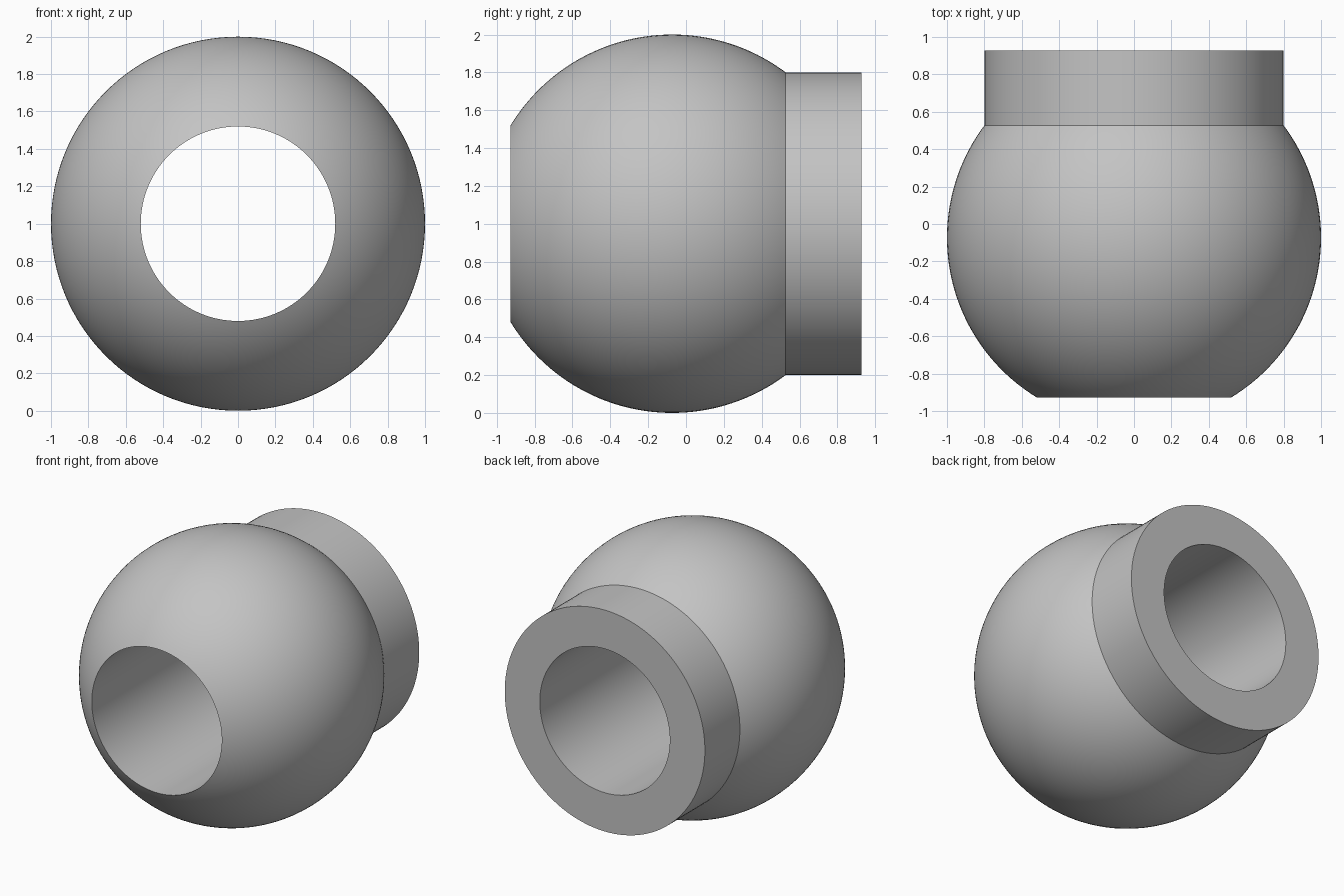
import bpy, bmesh, math

if "Cube" in bpy.data.objects:
    bpy.data.objects.remove(bpy.data.objects["Cube"])

SEGMENTS, ARC_STEPS = 128, 56
BALL_R, BORE_R, COLLAR_R = 1.0, 0.52, 0.80
BALL_Y, BACK_Y, BALL_Z = -0.073, 0.927, 1.0

# Profile as (radius, y): ball arc from the front bore rim to the collar
start = math.asin(BORE_R / BALL_R)
end = math.pi - math.asin(COLLAR_R / BALL_R)
profile = []
for i in range(ARC_STEPS + 1):
    a = start + (end - start) * i / ARC_STEPS
    profile.append((BALL_R * math.sin(a), BALL_Y - BALL_R * math.cos(a)))
# Collar wall and flat back ring, closed by the straight bore
profile += [(COLLAR_R, BACK_Y), (BORE_R, BACK_Y)]

# Revolve the closed profile around the y axis
bm = bmesh.new()
rings = []
for s in range(SEGMENTS):
    t = 2 * math.pi * s / SEGMENTS
    rings.append([bm.verts.new((r * math.cos(t), y, BALL_Z + r * math.sin(t)))
                  for r, y in profile])
n = len(profile)
for s in range(SEGMENTS):
    a, b = rings[s], rings[(s + 1) % SEGMENTS]
    for i in range(n):
        j = (i + 1) % n
        bm.faces.new((a[i], a[j], b[j], b[i]))
bmesh.ops.recalc_face_normals(bm, faces=bm.faces)
mesh = bpy.data.meshes.new("bored_ball_with_collar")
bm.to_mesh(mesh)
bm.free()

ball = bpy.data.objects.new("bored_ball_with_collar", mesh)
bpy.context.collection.objects.link(ball)
grey = bpy.data.materials.new("light_grey")
grey.diffuse_color = (0.55, 0.55, 0.55, 1)
grey.use_nodes = True
grey.node_tree.nodes["Principled BSDF"].inputs["Base Color"].default_value = grey.diffuse_color
mesh.materials.append(grey)

# Smooth curved walls, sharp rims
bpy.context.view_layer.objects.active = ball
ball.select_set(True)
bpy.ops.object.shade_smooth_by_angle(angle=math.radians(30))
